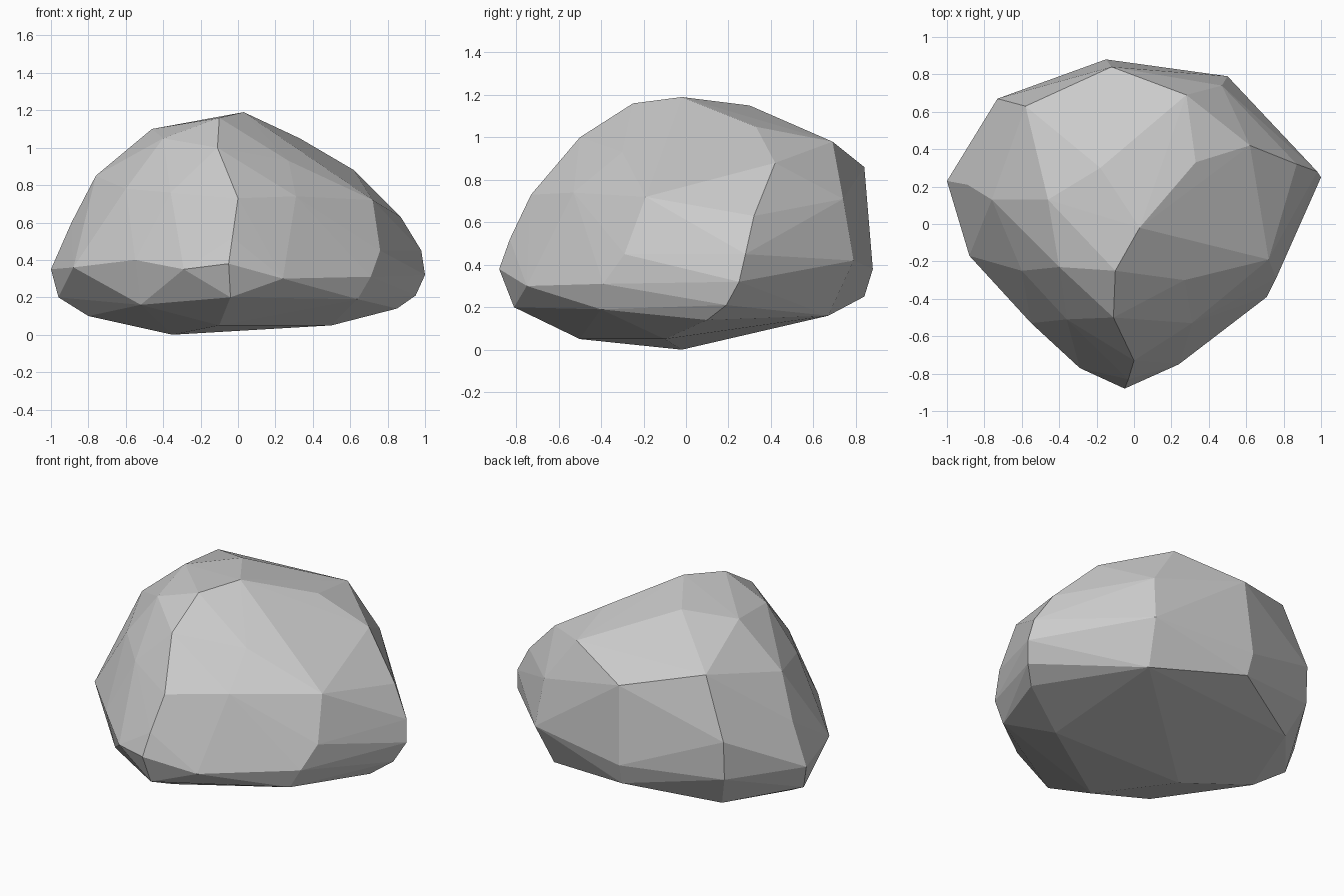
import bpy, bmesh

# Key corners of the boulder, grouped by height band
crown = [(-.46, .13, 1.10), (-.18, .30, 1.15), (.03, -.02, 1.19), (.33, .33, 1.05),
         (-.10, -.25, 1.16), (-.11, -.50, 1.0), (-.40, -.23, 1.05)]
shoulder = [(.28, .69, .98), (-.58, .63, .97), (-.12, .84, .86), (.62, .42, .88),
            (-.76, .13, .85), (-.60, -.25, .78), (.27, -.30, .93), (.72, -.19, .72),
            (.87, .32, .63), (.47, .74, .71), (-.73, .67, .60), (-.89, .21, .60),
            (-.36, -.51, .76), (0, -.73, .73), (.31, -.53, .74)]
girth = [(-.03, -.83, .52), (.98, .28, .45), (.50, .79, .42), (-.15, .88, .38),
         (-.73, .66, .36), (-1, .23, .35), (-.88, -.17, .36), (-.55, -.53, .40),
         (-.29, -.77, .35), (-.05, -.88, .38), (.24, -.75, .30), (.71, -.39, .31),
         (.76, -.29, .45), (1, .25, .32)]
foot = [(.95, .19, .21), (.85, .10, .14), (-.96, .20, .20), (-.80, .10, .10),
        (-.04, -.81, .20), (.64, -.40, .19), (-.52, -.48, .16), (-.14, .84, .25),
        (.45, .67, .16), (-.65, .57, .16), (-.35, -.02, 0), (.50, -.10, .05),
        (-.10, -.50, .05)]

# Boulder: flat-faceted convex skin around the corners
bm = bmesh.new()
for p in crown + shoulder + girth + foot:
    bm.verts.new(p)
hull = bmesh.ops.convex_hull(bm, input=bm.verts)
bmesh.ops.delete(bm, geom=[v for v in bm.verts if not v.link_faces], context='VERTS')
bmesh.ops.recalc_face_normals(bm, faces=bm.faces)

mesh = bpy.data.meshes.new("boulder")
bm.to_mesh(mesh)
bm.free()
boulder = bpy.data.objects.new("boulder", mesh)
bpy.context.collection.objects.link(boulder)
